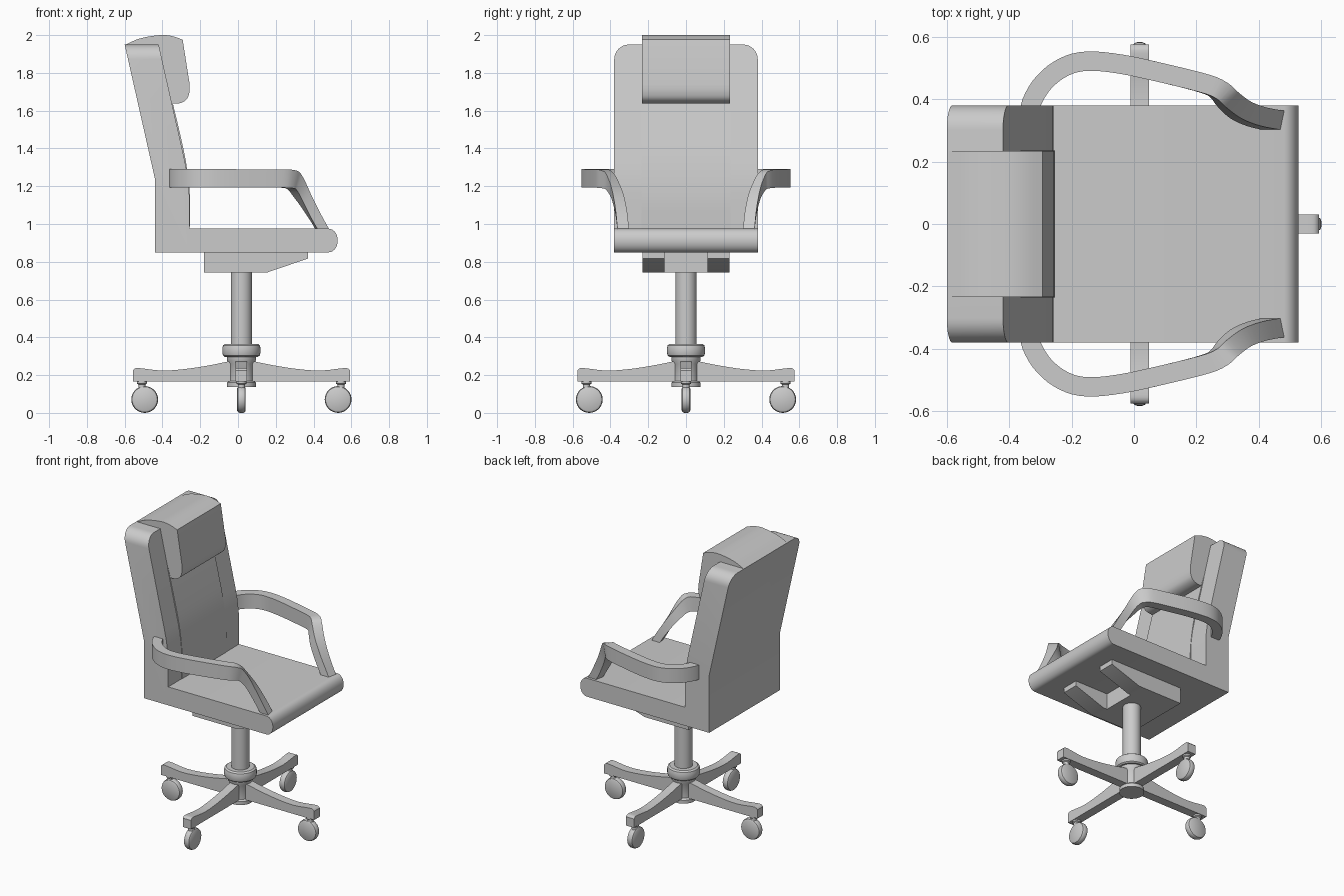
import bpy, bmesh, math
from mathutils import Vector

if "Cube" in bpy.data.objects:
    bpy.data.objects.remove(bpy.data.objects["Cube"])

CX = 0.018  # x of the column and base


def finish(name, bm, angle=35):
    bmesh.ops.recalc_face_normals(bm, faces=bm.faces)
    me = bpy.data.meshes.new(name)
    bm.to_mesh(me)
    bm.free()
    me.shade_smooth()
    me.set_sharp_from_angle(angle=math.radians(angle))
    ob = bpy.data.objects.new(name, me)
    bpy.context.collection.objects.link(ob)
    return ob


def extrude(points, y0, y1):
    """Side profile (x, z) extruded along y."""
    bm = bmesh.new()
    f = bm.faces.new([bm.verts.new((x, y0, z)) for x, z in points])
    r = bmesh.ops.extrude_face_region(bm, geom=[f])
    vs = [g for g in r["geom"] if isinstance(g, bmesh.types.BMVert)]
    bmesh.ops.translate(bm, verts=vs, vec=(0, y1 - y0, 0))
    return bm


def lathe(name, profile, loc, n=32, axis='Z'):
    """Profile (radius, height) turned round an axis, capped at both ends."""
    bm = bmesh.new()
    rings = []
    for r, h in profile:
        ring = []
        for i in range(n):
            a = 2 * math.pi * i / n
            c, s = r * math.cos(a), r * math.sin(a)
            p = {'Z': (c, s, h), 'Y': (c, h, s), 'X': (h, c, s)}[axis]
            ring.append(bm.verts.new(Vector(p) + Vector(loc)))
        rings.append(ring)
    for a, b in zip(rings, rings[1:]):
        for i in range(n):
            bm.faces.new((a[i], a[(i + 1) % n], b[(i + 1) % n], b[i]))
    bm.faces.new(rings[0])
    bm.faces.new(rings[-1])
    return finish(name, bm)


def spline(pts, steps):
    """Catmull-Rom through tuples of any length."""
    pts = [Vector(p) for p in pts]
    p = [pts[0] * 2 - pts[1]] + pts + [pts[-1] * 2 - pts[-2]]
    out = []
    for i in range(1, len(p) - 2):
        for k in range(steps):
            t = k / steps
            out.append(0.5 * (2 * p[i] + (p[i + 1] - p[i - 1]) * t
                       + (2 * p[i - 1] - 5 * p[i] + 4 * p[i + 1] - p[i + 2]) * t * t
                       + (3 * p[i] - p[i - 1] - 3 * p[i + 1] + p[i + 2]) * t ** 3))
    return out + [pts[-1]]


# Seat cushion with a rolled front edge
R = 0.0625
nose = [(0.48 + 0.048 * math.cos(a), 0.9125 + R * math.sin(a))
        for a in [math.pi * (i / 14 - 0.5) for i in range(15)]]
finish("seat", extrude([(-0.265, 0.85)] + nose + [(-0.265, 0.975)], -0.38, 0.38))

# Backrest with rounded top corners
front = [(-0.42, 1.95), (-0.284, 1.345), (-0.272, 1.285), (-0.262, 1.21), (-0.258, 1.155)]
bm = extrude([(-0.44, 0.85), (-0.44, 1.24), (-0.60, 1.95)] + front + [(-0.258, 0.85)], -0.38, 0.38)
top = [e for e in bm.edges if all(v.co.z > 1.94 for v in e.verts)
       and abs(e.verts[0].co.y - e.verts[1].co.y) < 0.01]
bmesh.ops.bevel(bm, geom=top, offset=0.078, segments=8, profile=0.5, affect='EDGES')
finish("backrest", bm)

# Centre panel, nearly flush with the side bolsters
curve = spline([(-0.256, 0.96), (-0.254, 1.14), (-0.274, 1.32), (-0.312, 1.5), (-0.36, 1.7)], 5)
finish("back_panel", extrude([(-0.40, 0.96)] + [tuple(v) for v in curve] + [(-0.45, 1.7)], -0.236, 0.236))

# Headrest pillow
crown = spline([(-0.598, 1.948), (-0.52, 1.982), (-0.415, 2.0), (-0.35, 1.995), (-0.293, 1.976)], 4)
chin = spline([(-0.256, 1.74), (-0.257, 1.70), (-0.27, 1.662), (-0.305, 1.64), (-0.352, 1.637)], 4)
finish("headrest", extrude([tuple(v) for v in crown + chin] + [(-0.40, 1.66), (-0.46, 1.93)], -0.234, 0.234))

# Armrests: stations are y, top x, top z, bottom x, bottom z
path = [(0.33, -0.337, 1.29, -0.337, 1.192), (0.39, -0.328, 1.29, -0.328, 1.192),
        (0.455, -0.288, 1.29, -0.288, 1.192), (0.503, -0.225, 1.29, -0.225, 1.192),
        (0.522, -0.15, 1.29, -0.15, 1.192), (0.512, -0.04, 1.29, -0.04, 1.192),
        (0.482, 0.10, 1.289, 0.10, 1.192), (0.448, 0.235, 1.288, 0.23, 1.192),
        (0.425, 0.285, 1.284, 0.268, 1.19), (0.398, 0.315, 1.26, 0.29, 1.178),
        (0.365, 0.36, 1.18, 0.325, 1.125), (0.344, 0.415, 1.082, 0.37, 1.05),
        (0.332, 0.478, 0.97, 0.417, 0.97)]
stations = spline(path, 4)
for side, s in (("left", 1), ("right", -1)):
    bm = bmesh.new()
    rings = []
    for i, q in enumerate(stations):
        a, b = stations[max(i - 1, 0)], stations[min(i + 1, len(stations) - 1)]
        t = Vector((b[1] + b[3] - a[1] - a[3], 2 * (b[0] - a[0]))).normalized() * 0.031
        n = Vector((-t.y, t.x))
        y, xt, zt, xb, zb = q
        rings.append([bm.verts.new(c) for c in (
            (xt + n.x, s * (y + n.y), zt), (xt - n.x, s * (y - n.y), zt),
            (xb - n.x, s * (y - n.y), zb), (xb + n.x, s * (y + n.y), zb))])
    for a, b in zip(rings, rings[1:]):
        for i in range(4):
            bm.faces.new((a[i], a[(i + 1) % 4], b[(i + 1) % 4], b[i]))
    bm.faces.new(rings[0])
    bm.faces.new(rings[-1])
    finish(side + "_armrest", bm)

# Forked mounting plate under the seat
finish("mount_plate", extrude([(-0.18, 0.855), (-0.18, 0.742), (0.12, 0.742), (0.12, 0.855)], -0.23, 0.23))
for side, y in (("left", 0.115), ("right", -0.23)):
    finish(side + "_mount_prong", extrude(
        [(0.12, 0.855), (0.12, 0.742), (0.15, 0.742), (0.37, 0.817), (0.37, 0.855)], y, y + 0.115))

# Column, collar and hub
lathe("column", [(0.056, 0.28), (0.056, 0.745)], (CX, 0, 0))
lathe("collar", [(0.055, 0.297), (0.088, 0.297), (0.097, 0.304), (0.101, 0.318), (0.101, 0.344),
                 (0.097, 0.358), (0.086, 0.366), (0.05, 0.366)], (CX, 0, 0))
lathe("hub", [(0.077, 0.137), (0.077, 0.16), (0.066, 0.17), (0.066, 0.26), (0.077, 0.278),
              (0.077, 0.3)], (CX, 0, 0))

# Four legs, each with a caster
leg_top = spline([(0.575, 0.225), (0.562, 0.236), (0.53, 0.236), (0.42, 0.224), (0.30, 0.232),
                  (0.18, 0.25), (0.07, 0.272)], 3)
leg = [(0.0, 0.165), (0.575, 0.165)] + [tuple(v) for v in leg_top] + [(0.0, 0.272)]
wheel = [(0.058, -0.023), (0.067, -0.018), (0.071, -0.008), (0.071, 0.008), (0.067, 0.018), (0.058, 0.023)]
for k in range(4):
    turn = k * math.pi / 2
    parts = [
        finish(f"leg_{k + 1}", extrude(leg, -0.03, 0.03)),
        lathe(f"caster_stem_{k + 1}", [(0.027, 0.168), (0.027, 0.155), (0.019, 0.15), (0.019, 0.10)],
              (0.527, 0, 0), 16),
        lathe(f"caster_wheel_{k + 1}", wheel, (0.512, 0, 0.071), 28, 'Y')]
    for ob in parts:
        ob.location = (CX, 0, 0)
        ob.rotation_euler = (0, 0, turn)
